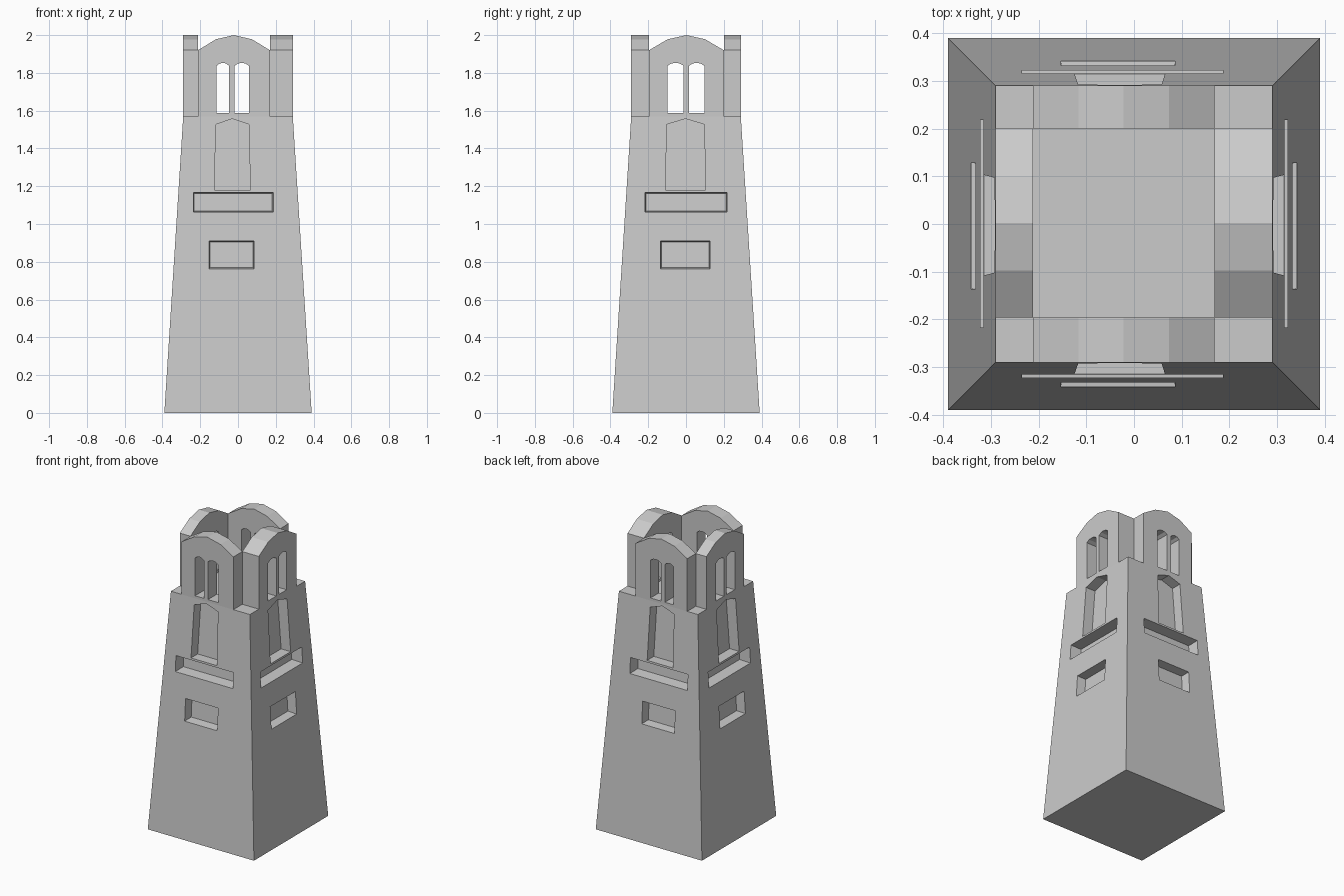
import bpy, bmesh

if "Cube" in bpy.data.objects:
    bpy.data.objects.remove(bpy.data.objects["Cube"])

BASE, TOP, LEDGE = 0.39, 0.29, 1.57


def face(z):
    """Distance of the sloping wall from the centre at height z."""
    return BASE - (BASE - TOP) * z / LEDGE


def loft(name, near, far, side, axis):
    """Solid between two (u, depth, z) loops, facing -y/+y or -x/+x."""
    bm = bmesh.new()
    rings = []
    for loop in (near, far):
        rings.append([bm.verts.new((u, side * d, z) if axis == 'y' else (side * d, u, z))
                      for u, d, z in loop])
    a, b = rings
    n = len(a)
    bm.faces.new(a)
    bm.faces.new(b[::-1])
    for i in range(n):
        j = (i + 1) % n
        bm.faces.new((a[i], b[i], b[j], a[j]))
    bmesh.ops.recalc_face_normals(bm, faces=bm.faces)
    me = bpy.data.meshes.new(name)
    bm.to_mesh(me)
    bm.free()
    ob = bpy.data.objects.new(name, me)
    bpy.context.collection.objects.link(ob)
    return ob


def cut(target, cutter):
    cutter.hide_render = True
    cutter.hide_viewport = False
    cutter.display_type = 'WIRE'
    m = target.modifiers.new(cutter.name, 'BOOLEAN')
    m.operation, m.solver, m.object = 'DIFFERENCE', 'EXACT', cutter
    bpy.context.view_layer.objects.active = target
    bpy.ops.object.modifier_apply(modifier=m.name)
    bpy.data.objects.remove(cutter)


def recess(target, profile, depth, inset, side, axis):
    """Sunk panel whose back is parallel to the sloping wall."""
    us, zs = [p[0] for p in profile], [p[1] for p in profile]
    cu, cz = (min(us) + max(us)) / 2, (min(zs) + max(zs)) / 2

    def ring(offset):
        k = inset * offset / depth
        out = []
        for u, z in profile:
            u2 = u + (k if u < cu - 0.02 else -k if u > cu + 0.02 else 0)
            z2 = z + (k if z < cz else -k)
            out.append((u2, face(z2) - offset, z2))
        return out
    cut(target, loft("recess_cutter", ring(-0.02), ring(depth), side, axis))


def rect(u0, u1, z0, z1):
    return [(u0, z0), (u1, z0), (u1, z1), (u0, z1)]


# Tapered tower body
body = loft("tower_body",
            [(-BASE, -BASE, 0), (BASE, -BASE, 0), (TOP, -TOP, LEDGE), (-TOP, -TOP, LEDGE)],
            [(-BASE, BASE, 0), (BASE, BASE, 0), (TOP, TOP, LEDGE), (-TOP, TOP, LEDGE)], 1, 'y')

# Niche, long band and small panel of each wall; opposite walls mirror each other
panels = {
    'y': ([(-.125, 1.18), (.065, 1.18), (.058, 1.527), (-.03, 1.557), (-.117, 1.527)],
          rect(-.235, .187, 1.063, 1.167), rect(-.153, .086, .763, .91)),
    'x': ([(-.108, 1.18), (.103, 1.18), (.097, 1.527), (-.003, 1.557), (-.102, 1.527)],
          rect(-.217, .218, 1.063, 1.167), rect(-.136, .128, .763, .91)),
}
for axis, (niche, band, panel) in panels.items():
    for side in (-1, 1):
        recess(body, niche, 0.07, 0.0, side, axis)
        recess(body, band, 0.075, 0.006, side, axis)
        recess(body, panel, 0.06, 0.006, side, axis)

# Belfry walls: name, axis, side, inner distance, span, window spans
X_SPAN, X_WIN = (-.212, .169), ((-.113, -.048), (-.018, .058))
Y_SPAN, Y_WIN = (-.196, .2), ((-.098, -.012), (.016, .097))
walls = [
    ("front_belfry_wall", 'y', -1, .196, X_SPAN, X_WIN),
    ("back_belfry_wall", 'y', 1, .2, X_SPAN, X_WIN),
    ("left_belfry_wall", 'x', -1, .212, Y_SPAN, Y_WIN),
    ("right_belfry_wall", 'x', 1, .169, Y_SPAN, Y_WIN),
]
for name, axis, side, inner, (u0, u1), windows in walls:
    w = u1 - u0
    prof = [(u0, LEDGE), (u1, LEDGE), (u1, 1.92), (u0 + .75 * w, 1.978),
            (u0 + .5 * w, 2.0), (u0 + .25 * w, 1.978), (u0, 1.92)]
    wall = loft(name, [(u, TOP, z) for u, z in prof], [(u, inner, z) for u, z in prof], side, axis)
    # Paired through-windows with slightly arched heads
    for a, b in windows:
        m, q = (a + b) / 2, (b - a) / 4
        win = [(a, 1.587), (b, 1.587), (b, 1.838), (m + q, 1.85), (m, 1.853),
               (m - q, 1.85), (a, 1.838)]
        cut(wall, loft("window_cutter", [(u, .35, z) for u, z in win],
                       [(u, .1, z) for u, z in win], side, axis))
